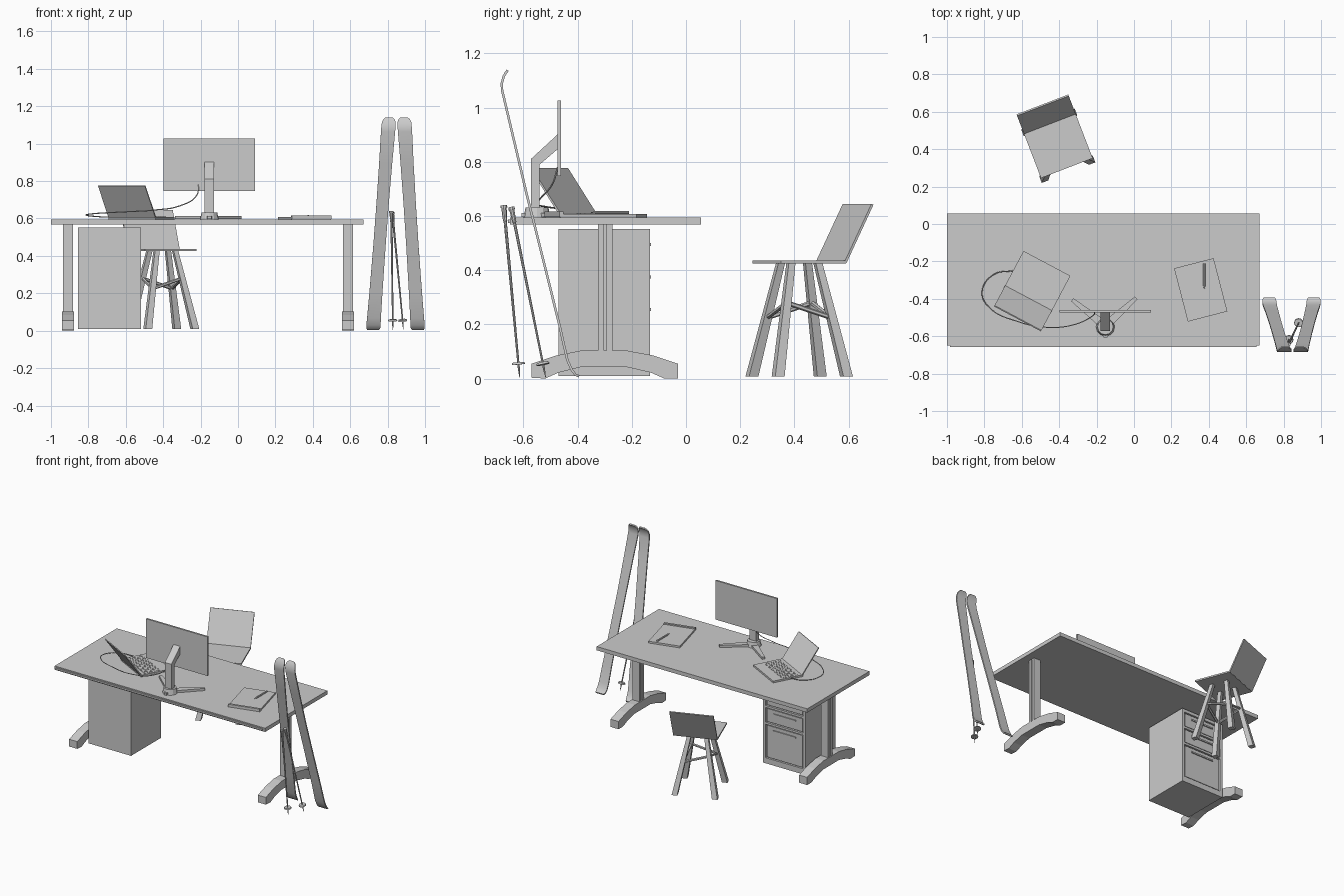
import bpy, bmesh, math
from mathutils import Vector, Matrix

if "Cube" in bpy.data.objects:
    bpy.data.objects.remove(bpy.data.objects["Cube"])


def finish(name, bm, mat=None, smooth=False):
    if mat is not None:
        bmesh.ops.transform(bm, matrix=mat, verts=bm.verts)
    bmesh.ops.recalc_face_normals(bm, faces=bm.faces)
    me = bpy.data.meshes.new(name)
    bm.to_mesh(me)
    bm.free()
    ob = bpy.data.objects.new(name, me)
    bpy.context.collection.objects.link(ob)
    if smooth:
        bpy.ops.object.select_all(action='DESELECT')
        ob.select_set(True)
        bpy.context.view_layer.objects.active = ob
        bpy.ops.object.shade_smooth_by_angle(angle=math.radians(40))
    return ob


def add_box(bm, x0, x1, y0, y1, z0, z1):
    m = Matrix.Translation(((x0 + x1) / 2, (y0 + y1) / 2, (z0 + z1) / 2)) @ \
        Matrix.Diagonal((x1 - x0, y1 - y0, z1 - z0, 1))
    bmesh.ops.create_cube(bm, size=1, matrix=m)


def boxes(name, dims, mat=None):
    bm = bmesh.new()
    for d in dims:
        add_box(bm, *d)
    return finish(name, bm, mat)


def extrude(name, pts, vec, mat=None):
    bm = bmesh.new()
    face = bm.faces.new([bm.verts.new(p) for p in pts])
    geo = bmesh.ops.extrude_face_region(bm, geom=[face])['geom']
    bmesh.ops.translate(bm, vec=vec, verts=[g for g in geo if isinstance(g, bmesh.types.BMVert)])
    return finish(name, bm, mat)


def loft(bm, rings):
    """Skin a list of equal-length closed rings and cap both ends."""
    vs = [[bm.verts.new(p) for p in r] for r in rings]
    n = len(vs[0])
    for a, b in zip(vs, vs[1:]):
        for i in range(n):
            bm.faces.new((a[i], a[(i + 1) % n], b[(i + 1) % n], b[i]))
    bm.faces.new(vs[0])
    bm.faces.new(vs[-1])


def rod(bm, a, b, r0, r1, seg=8):
    a, b = Vector(a), Vector(b)
    q = (b - a).to_track_quat('Z', 'Y').to_matrix().to_4x4()
    bmesh.ops.create_cone(bm, cap_ends=True, segments=seg, radius1=r0, radius2=r1,
                          depth=(b - a).length, matrix=Matrix.Translation((a + b) / 2) @ q)


def place(x, y, deg):
    return Matrix.Translation((x, y, 0)) @ Matrix.Rotation(math.radians(deg), 4, 'Z')


# Desk top with a thin strip on its rear edge
boxes("desk_top", [(-1, 0.67, -0.65, 0.055, 0.568, 0.595)])
boxes("desk_edge_strip", [(-0.985, 0.655, -0.658, -0.65, 0.575, 0.587)])

# Desk legs: arched foot plus grooved post
foot = [(-0.57, 0.003), (-0.57, 0.055), (-0.48, 0.085), (-0.39, 0.103), (-0.217, 0.103),
        (-0.12, 0.085), (-0.03, 0.055), (-0.03, 0), (-0.08, 0), (-0.13, 0.022),
        (-0.217, 0.042), (-0.39, 0.042), (-0.47, 0.022), (-0.52, 0)]
for side, cx in (("left", -0.908), ("right", 0.588)):
    extrude(side + "_desk_foot", [(cx - 0.032, y, z) for y, z in foot], (0.064, 0, 0))
    boxes(side + "_desk_post", [(cx - 0.027, cx + 0.027, -0.324, -0.303, 0.09, 0.57),
                                (cx - 0.02, cx + 0.02, -0.303, -0.293, 0.09, 0.57),
                                (cx - 0.027, cx + 0.027, -0.293, -0.272, 0.09, 0.57)])

# Drawer cabinet: body, raised face frame, drawer fronts and handles
x0, x1 = -0.856, -0.519
fy0, fy1 = -0.147, -0.132
boxes("cabinet_body", [(x0, x1, -0.47, fy0, 0.01, 0.552)])
frame = [(x0, x0 + 0.02, fy0, fy1, 0.01, 0.552), (x1 - 0.02, x1, fy0, fy1, 0.01, 0.552)]
drawers = [(0.425, 0.53), (0.305, 0.41), (0.05, 0.29)]
for a, b in ((0.01, 0.05), (0.29, 0.305), (0.41, 0.425), (0.53, 0.552)):
    frame.append((x0 + 0.02, x1 - 0.02, fy0, fy1, a, b))
boxes("cabinet_frame", frame)
for i, (a, b) in enumerate(drawers):
    boxes(f"drawer_front_{i}", [(x0 + 0.027, x1 - 0.027, fy0 - 0.003, -0.137, a + 0.006, b - 0.006)])
    boxes(f"drawer_handle_{i}", [(x0 + 0.08, x1 - 0.08, -0.14, -0.13, b - 0.04, b - 0.03)])

# Monitor: panel, bent arm, hub and splayed base
mx, my = -0.153, -0.545
boxes("monitor_panel", [(-0.397, 0.09, -0.474, -0.461, 0.747, 1.027)])
arm = [(-0.573, 0.615), (-0.573, 0.81), (-0.47, 0.905), (-0.47, 0.85), (-0.54, 0.79), (-0.54, 0.615)]
extrude("monitor_arm", [(mx - 0.026, y, z) for y, z in arm], (0.052, 0, 0))
bm = bmesh.new()
rod(bm, (mx, -0.55, 0.595), (mx, -0.55, 0.632), 0.05, 0.042, 12)
finish("monitor_hub", bm)
for name, tx, ty in (("left", -0.33, -0.405), ("right", 0.012, -0.395), ("rear", mx, -0.608)):
    a, b = Vector((mx, my, 0.596)), Vector((tx, ty, 0.596))
    s = (b - a).cross(Vector((0, 0, 1))).normalized()
    extrude(f"monitor_{name}_base_leg", [a - s * 0.024, b - s * 0.01, b + s * 0.01, a + s * 0.024],
            (0, 0, 0.016))

# Laptop: base, tilted lid and a grid of keys
lap = place(-0.516, -0.306, -28)
boxes("laptop_base", [(-0.142, 0.142, -0.108, 0.108, 0.595, 0.608)], lap)
extrude("laptop_lid", [(-0.142, -0.108, 0.603), (-0.142, -0.228, 0.774),
                       (-0.142, -0.222, 0.777), (-0.142, -0.101, 0.607)], (0.284, 0, 0), lap)
keys = []
for r in range(5):
    for c in range(12):
        kx, ky = -0.121 + c * 0.022, -0.07 + r * 0.025
        keys.append((kx - 0.007, kx + 0.007, ky - 0.008, ky + 0.008, 0.606, 0.610))
boxes("laptop_keys", keys, lap)

# Cable from the monitor back round to the laptop
path = [(-0.21, -0.474, 0.78), (-0.22, -0.49, 0.725), (-0.31, -0.535, 0.668), (-0.45, -0.553, 0.645),
        (-0.62, -0.522, 0.635), (-0.78, -0.44, 0.625), (-0.812, -0.36, 0.618), (-0.75, -0.27, 0.61),
        (-0.65, -0.25, 0.605)]
cu = bpy.data.curves.new("cable", 'CURVE')
cu.dimensions = '3D'
cu.bevel_depth = 0.003
cu.bevel_resolution = 1
cu.resolution_u = 6
sp = cu.splines.new('BEZIER')
sp.bezier_points.add(len(path) - 1)
for p, co in zip(sp.bezier_points, path):
    p.co = co
    p.handle_left_type = p.handle_right_type = 'AUTO'
bpy.context.collection.objects.link(bpy.data.objects.new("cable", cu))

# Notepad with binding strip, and a pen lying on it
pad = place(0.287, -0.518, 14.5)
boxes("notepad", [(0, 0.218, 0, 0.29, 0.595, 0.608)], pad)
boxes("notepad_binding", [(0, 0.218, -0.004, 0.012, 0.597, 0.616)], pad)
bm = bmesh.new()
rod(bm, (0.376, -0.33, 0.613), (0.376, -0.21, 0.613), 0.006, 0.006)
rod(bm, (0.376, -0.35, 0.613), (0.376, -0.33, 0.613), 0.001, 0.006)
finish("pen", bm, smooth=True)

# Chair: seat, sloped back, tapered splayed legs and slanted rails
chair = place(-0.405, 0.418, 21)
boxes("chair_seat", [(-0.148, 0.148, -0.128, 0.128, 0.425, 0.436)], chair)
extrude("chair_back", [(-0.148, 0.122, 0.43), (-0.148, 0.229, 0.645),
                       (-0.148, 0.237, 0.642), (-0.148, 0.13, 0.426)], (0.296, 0, 0), chair)
corners = [(-1, -1), (1, -1), (1, 1), (-1, 1)]
for i, (sx, sy) in enumerate(corners):
    bm = bmesh.new()
    loft(bm, [[(sx * c + px * h, sy * c + py * h, z) for px, py in corners]
              for c, h, z in ((0.135, 0.0185, 0.008), (0.053, 0.013, 0.428))])
    finish(f"chair_leg_{i}", bm, chair)
bm = bmesh.new()
ends = []
for i, (sx, sy) in enumerate(corners):
    z = 0.225 if i % 2 == 0 else 0.28
    c = 0.135 - 0.082 * z / 0.42
    ends.append((sx * c, sy * c, z))
for i in range(4):
    rod(bm, ends[i], ends[(i + 1) % 4], 0.009, 0.009, 6)
finish("chair_rails", bm, chair)

# Skis: bent strip lofted along (y, z, width) stations, leaning together
stations = [(-0.395, 0.008, 0.062), (-0.408, 0.014, 0.074), (-0.422, 0.032, 0.076), (-0.438, 0.068, 0.074),
            (-0.468, 0.2, 0.070), (-0.53, 0.45, 0.066), (-0.588, 0.68, 0.066), (-0.64, 0.9, 0.070),
            (-0.679, 1.065, 0.076), (-0.68, 1.09, 0.076), (-0.673, 1.115, 0.073),
            (-0.665, 1.129, 0.06), (-0.658, 1.138, 0.036)]
for name, xb, xt in (("left", 0.722, 0.808), ("right", 0.962, 0.888)):
    rings = []
    for i, (y, z, w) in enumerate(stations):
        p, q = stations[max(i - 1, 0)], stations[min(i + 1, len(stations) - 1)]
        t = Vector((q[0] - p[0], q[1] - p[1])).normalized()
        ny, nz = t.y * 0.0045, -t.x * 0.0045
        cx = xb + (xt - xb) * z / 1.14
        rings.append([(cx + sx * w / 2, y + s * ny, z + s * nz)
                      for sx, s in ((-1, -1), (1, -1), (1, 1), (-1, 1))])
    bm = bmesh.new()
    loft(bm, rings)
    finish(name + "_ski", bm, smooth=True)

# Ski poles: tapered shaft, grip with cap, and round basket
for name, a, b in (("left", (0.828, -0.614, 0.004), (0.82, -0.673, 0.64)),
                   ("right", (0.885, -0.518, 0.004), (0.825, -0.645, 0.633))):
    a, b = Vector(a), Vector(b)
    bm = bmesh.new()
    rod(bm, a, a.lerp(b, 0.05), 0.001, 0.004)
    rod(bm, a.lerp(b, 0.05), a.lerp(b, 0.92), 0.004, 0.006)
    rod(bm, a.lerp(b, 0.91), a.lerp(b, 0.985), 0.008, 0.010)
    rod(bm, a.lerp(b, 0.985), b, 0.013, 0.012)
    rod(bm, a.lerp(b, 0.075), a.lerp(b, 0.088), 0.025, 0.022, 12)
    finish(name + "_ski_pole", bm, smooth=True)
